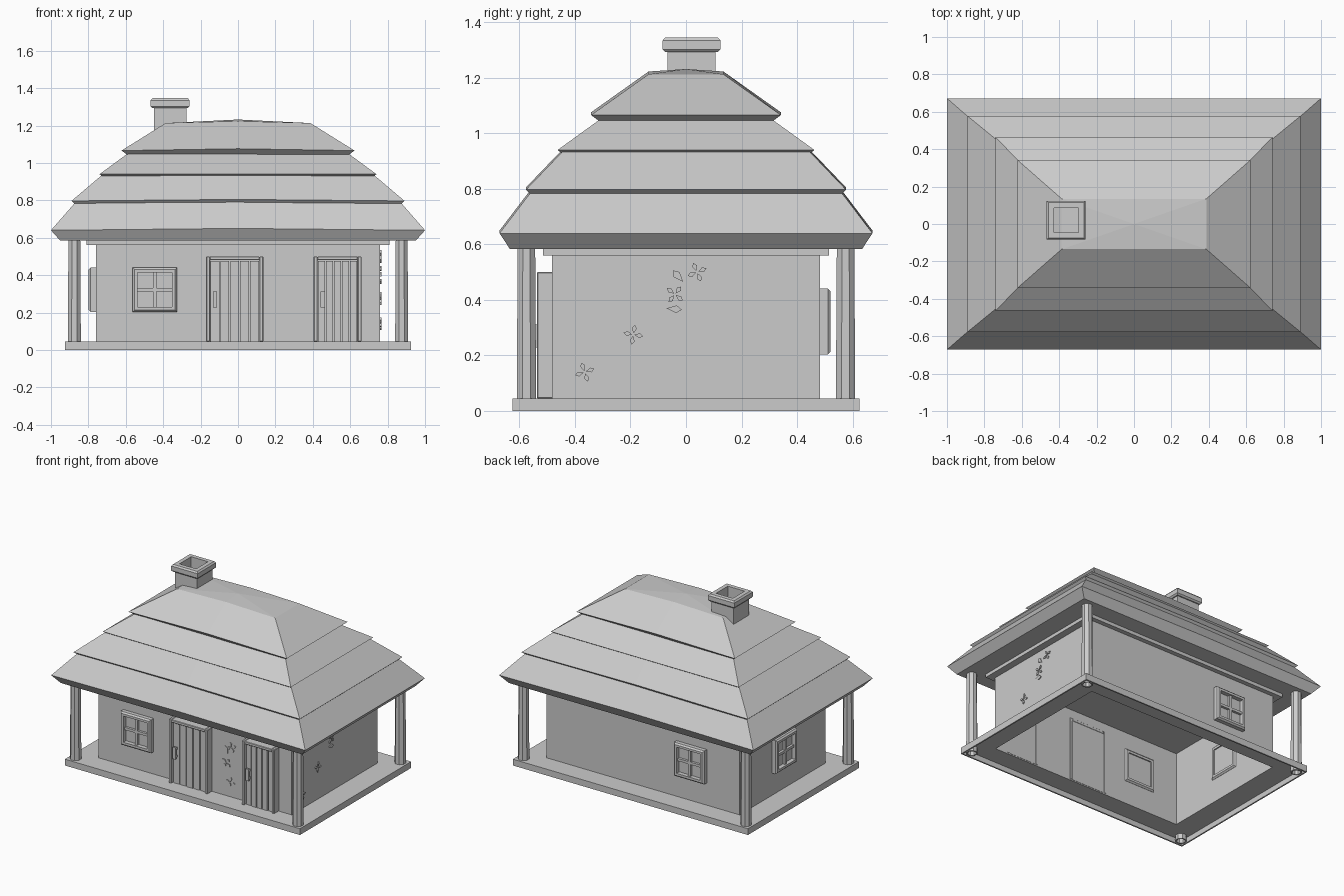
import bpy, bmesh, math, random
from mathutils import Matrix, Vector

random.seed(4)
old = bpy.data.objects.get("Cube")
if old:
    bpy.data.objects.remove(old, do_unlink=True)

grey = bpy.data.materials.new("plain grey")
grey.use_nodes = True
COLOUR = (0.6, 0.6, 0.6, 1)
grey.diffuse_color = COLOUR
grey.node_tree.nodes["Principled BSDF"].inputs["Base Color"].default_value = COLOUR


def make(name, bm, loc=(0, 0, 0), turn=0.0, tilt=0.0, bevel=0.0):
    """Turn a bmesh into a named grey object."""
    me = bpy.data.meshes.new(name)
    bm.to_mesh(me)
    bm.free()
    me.materials.append(grey)
    ob = bpy.data.objects.new(name, me)
    bpy.context.collection.objects.link(ob)
    ob.location, ob.rotation_euler = loc, (tilt, 0, turn)
    if bevel:
        mod = ob.modifiers.new("bevel", 'BEVEL')
        mod.width, mod.segments = bevel, 1
    return ob


def add_box(bm, x, y, z):
    """Add a box given its (low, high) range on each axis."""
    spans = (x, y, z)
    mid = Matrix.Translation([sum(s) / 2 for s in spans])
    size = Matrix.Diagonal([s[1] - s[0] for s in spans] + [1])
    bmesh.ops.create_cube(bm, size=1, matrix=mid @ size)


def boxes(name, spans, **kw):
    bm = bmesh.new()
    for s in spans:
        add_box(bm, *s)
    return make(name, bm, **kw)


OUTLINE = ((-1, -1), (0, -1), (1, -1), (1, 1), (0, 1), (-1, 1))


def loft(name, rings, peak=None, closed=False, lift=0.0, **kw):
    """Skin rectangular rings (half x, half y, z); long edges may rise by lift above the base."""
    bm = bmesh.new()
    loops = []
    for n, (hx, hy, z) in enumerate(rings):
        rise = lift if n else 0
        loops.append([bm.verts.new((sx * hx, sy * hy, z + (0 if sx else rise)))
                      for sx, sy in OUTLINE])
    pairs = list(zip(loops, loops[1:]))
    if closed:
        pairs.append((loops[-1], loops[0]))
    count = len(OUTLINE)
    for a, b in pairs:
        for i in range(count):
            j = (i + 1) % count
            bm.faces.new((a[i], a[j], b[j], b[i]))
    if not closed:
        bm.faces.new(loops[0])
        if peak:
            tip = bm.verts.new((0, 0, peak))
            for i in range(count):
                bm.faces.new((loops[-1][i], loops[-1][(i + 1) % count], tip))
        else:
            bm.faces.new(loops[-1])
    bmesh.ops.recalc_face_normals(bm, faces=bm.faces)
    return make(name, bm, **kw)


WX, WY, FLOOR, SKIN = 0.76, 0.483, 0.045, 0.004
IX, IY = WX - SKIN, WY - SKIN

# Floor slab: a thin plate with a rim, hollow beneath and open under the house
loft("floor_slab", [(0.925, 0.625, 0), (0.925, 0.625, FLOOR), (IX, IY, FLOOR),
                    (IX, IY, 0.037), (0.915, 0.615, 0.037), (0.915, 0.615, 0)],
     closed=True)

# Hollow corner posts that run down through the slab
for i, (sx, sy) in enumerate([(-1, -1), (1, -1), (1, 1), (-1, 1)]):
    bm = bmesh.new()
    bmesh.ops.create_cone(bm, cap_ends=False, segments=8, radius1=0.038, radius2=0.034,
                          depth=0.61, matrix=Matrix.Translation((0, 0, 0.306)))
    post = make(f"post_{i + 1}", bm, loc=(sx * 0.875, sy * 0.575, 0), turn=math.pi / 8)
    tube = post.modifiers.new("tube", 'SOLIDIFY')
    tube.thickness = 0.01

# Walls: one thin shell, open at the bottom, with a ceiling at the wall plate
loft("walls", [(IX, IY, FLOOR), (WX, WY, FLOOR), (WX, WY, 0.58), (IX, IY, 0.58)],
     closed=True)
boxes("wall_plate", [((-0.81, 0.81), (-0.515, 0.515), (0.56, 0.6))])

# Four thatch layers, each with a slanting lip that bows up along the long sides
loft("roof_layer_1", [(0.95, 0.635, 0.584), (1, 0.672, 0.64), (0.86, 0.55, 0.80)], lift=0.01)
loft("roof_layer_2", [(0.86, 0.55, 0.771), (0.89, 0.577, 0.797), (0.71, 0.43, 0.95)],
     lift=0.008)
loft("roof_layer_3", [(0.71, 0.43, 0.916), (0.74, 0.463, 0.94), (0.57, 0.29, 1.065)])
loft("roof_layer_4", [(0.59, 0.31, 1.042), (0.623, 0.342, 1.066), (0.387, 0.135, 1.213)],
     peak=1.232, lift=0.01)

# Chimney with a hollow, chamfered cap
CHIMNEY = (-0.363, 0.02, 0)
loft("chimney_shaft", [(0.087, 0.087, 1.1), (0.087, 0.087, 1.3), (0.066, 0.066, 1.3),
                       (0.066, 0.066, 1.1)], closed=True, loc=CHIMNEY)
loft("chimney_cap", [(0.066, 0.066, 1.293), (0.095, 0.095, 1.293), (0.104, 0.104, 1.303),
                     (0.104, 0.104, 1.335), (0.095, 0.095, 1.346), (0.066, 0.066, 1.346)],
     closed=True, loc=CHIMNEY)


def window(name, loc, turn):
    """Square four-pane window, facing -y before turning."""
    h, bar, back = 0.119, 0.026, 0.015
    hole, face = h - bar, h - 0.01
    inner = (-hole, hole)
    loft(name + "_frame", [(hole, hole, -back), (face, face, -back), (h, h, -0.005),
                           (h, h, 0.028), (face, face, 0.038), (hole, hole, 0.038)],
         closed=True, loc=loc, turn=turn, tilt=math.pi / 2)
    boxes(name + "_bars", [((-0.009, 0.009), (-0.026, 0), inner),
                           (inner, (-0.025, 0), (-0.009, 0.009))], loc=loc, turn=turn)
    boxes(name + "_pane", [(inner, (-0.008, back - 0.008), inner)], loc=loc, turn=turn)


window("front_window", (-0.445, -WY, 0.322), 0)
window("back_window", (-0.383, WY, 0.322), math.pi)
window("right_window", (-WX, 0, 0.322), -math.pi / 2)


def door(name, x0, x1):
    """Plank door in a frame, with a pull handle at its low-x side."""
    top, bar, back = 0.5, 0.02, -WY + SKIN + 0.002
    deep = (-WY - 0.054, back)
    boxes(name + "_frame", [((x0, x0 + bar), deep, (FLOOR, top)),
                            ((x1 - bar, x1), deep, (FLOOR, top)),
                            ((x0 + bar, x1 - bar), deep, (top - bar, top))], bevel=0.003)
    count = 5
    step = (x1 - x0 - 2 * bar) / count
    planks = [((x0 + bar, x1 - bar), (-WY - 0.02, back), (FLOOR, top - bar))]
    for i in range(count):
        left = x0 + bar + i * step
        front = -WY - 0.032 - random.random() * 0.008
        planks.append(((left + 0.003, left + step - 0.003), (front, -WY - 0.01),
                       (FLOOR, top - bar - 0.003)))
    boxes(name + "_planks", planks)
    hx = x0 + 0.048
    y = -WY - 0.03
    boxes(name + "_handle", [((hx - 0.011, hx + 0.011), (y - 0.032, y - 0.018), (0.228, 0.312)),
                             ((hx - 0.007, hx + 0.007), (y - 0.02, y), (0.235, 0.25)),
                             ((hx - 0.007, hx + 0.007), (y - 0.02, y), (0.29, 0.305))])


door("main_door", -0.17, 0.135)
door("side_door", 0.405, 0.66)


def petal(bm, a, b, angle, length, start=0.004):
    """Add a thin pointed petal plate facing -y."""
    ray, side = (Vector((math.cos(t), 0, math.sin(t))) for t in (angle, angle + math.pi / 2))
    at = Vector((a, -0.006, b))
    pts = [at + ray * start, at + ray * length * 0.65 - side * length * 0.25,
           at + ray * length, at + ray * length * 0.65 + side * length * 0.25]
    front = [bm.verts.new(p) for p in pts]
    back = [bm.verts.new(p + Vector((0, 0.007, 0))) for p in pts]
    bm.faces.new(front)
    for i in range(4):
        j = (i + 1) % 4
        bm.faces.new((front[j], front[i], back[i], back[j]))


def flowers(name, spots, leaves, loc, turn):
    bm = bmesh.new()
    for n, (a, b) in enumerate(spots):
        for k in range(4):
            petal(bm, a, b, 0.4 + n * 0.5 + k * math.pi / 2, 0.036)
    for a, b, angle in leaves:
        petal(bm, a, b, angle, 0.055, 0)
    make(name, bm, loc=loc, turn=turn)


# Painted flower sprays on the left end wall and between the doors
flowers("end_wall_flowers", [(0.04, 0.5), (-0.04, 0.42), (-0.19, 0.275), (-0.365, 0.14)],
        [(-0.01, 0.465, 2.3), (-0.07, 0.37, -0.1)], (WX, 0, 0), math.pi / 2)
flowers("front_flowers", [(0.29, 0.4), (0.25, 0.28), (0.28, 0.15)],
        [(0.26, 0.35, 2.0)], (0, -WY, 0), 0)
